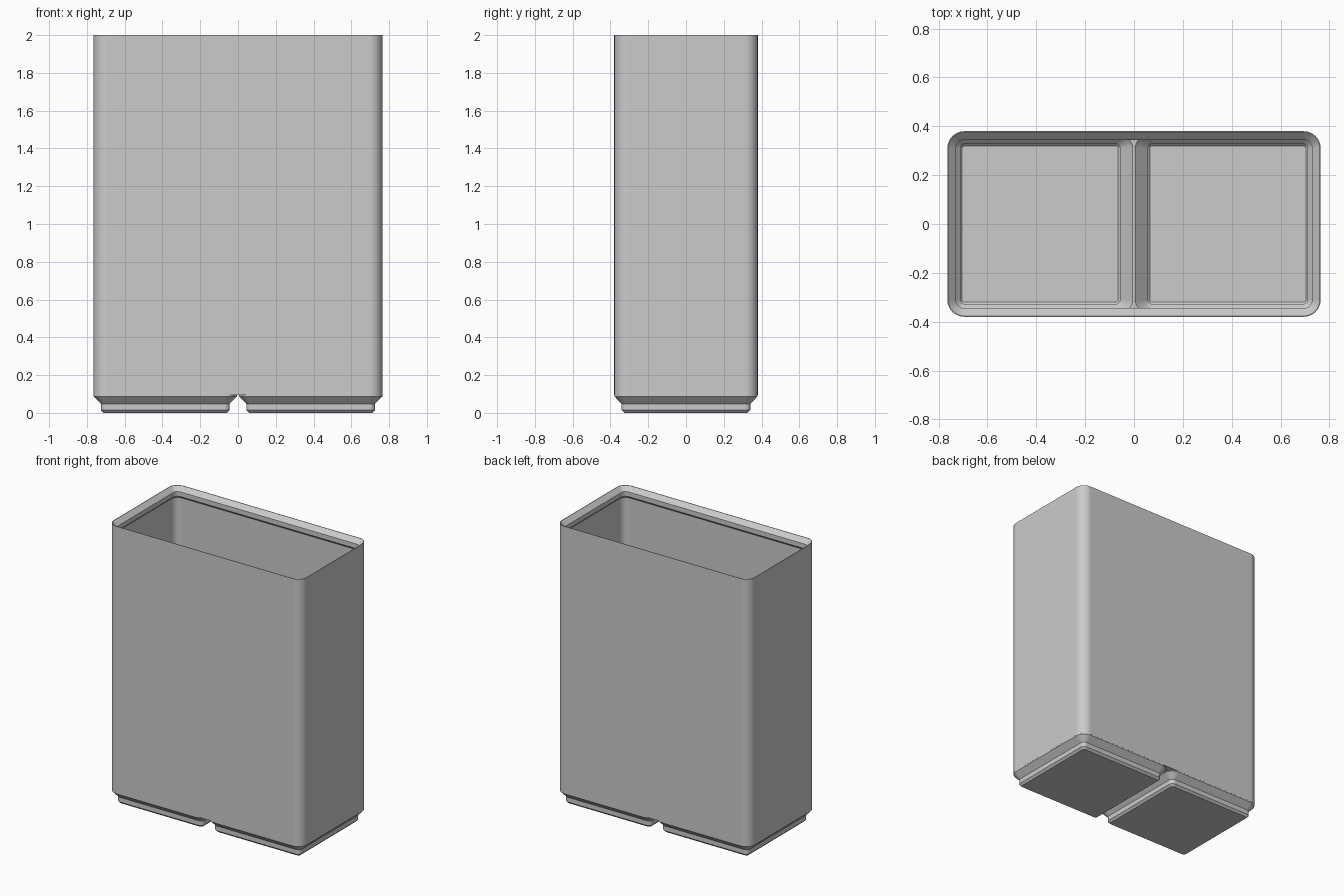
import bpy, bmesh
from math import pi, sin, cos, radians

cube = bpy.data.objects.get("Cube")
if cube:
    bpy.data.objects.remove(cube, do_unlink=True)

HALF_X, HALF_Y, TOP = 0.7645, 0.38, 2.0
SEAM = 0.0046      # half the gap between the two feet
WALL = 0.017       # wall thickness
CORNER = 0.069     # outer corner radius
RIDGE = 0.106      # top of the divider between the foot pockets
STEPS = 8

grey = bpy.data.materials.new("plain grey")
grey.use_nodes = True
grey.diffuse_color = (0.6, 0.6, 0.6, 1)
grey.node_tree.nodes["Principled BSDF"].inputs["Base Color"].default_value = (0.6, 0.6, 0.6, 1)


def rounded_ring(bm, x0, x1, y0, y1, r, z):
    """Loop of vertices around a rounded rectangle."""
    ring = []
    corners = [(x1 - r, y1 - r), (x0 + r, y1 - r), (x0 + r, y0 + r), (x1 - r, y0 + r)]
    for quarter, (cx, cy) in enumerate(corners):
        for i in range(STEPS + 1):
            a = (quarter + i / STEPS) * pi / 2
            ring.append(bm.verts.new((cx + r * cos(a), cy + r * sin(a), z)))
    return ring


def loft(name, rings):
    """Closed solid through stacked rounded rectangles."""
    bm = bmesh.new()
    loops = [rounded_ring(bm, *ring) for ring in rings]
    for low, high in zip(loops, loops[1:]):
        for i in range(len(low)):
            j = (i + 1) % len(low)
            bm.faces.new((low[i], low[j], high[j], high[i]))
    bm.faces.new(loops[0][::-1])
    bm.faces.new(loops[-1])
    bmesh.ops.recalc_face_normals(bm, faces=bm.faces)
    mesh = bpy.data.meshes.new(name)
    bm.to_mesh(mesh)
    bm.free()
    mesh.materials.append(grey)
    obj = bpy.data.objects.new(name, mesh)
    bpy.context.collection.objects.link(obj)
    return obj


def body_ring(inset, z):
    return (inset - HALF_X, HALF_X - inset, inset - HALF_Y, HALF_Y - inset,
            CORNER - inset, z)


def cell_ring(side, inset, z, wall=0.0):
    """Ring for one foot; the outer sides never come closer than wall."""
    out = max(inset, wall)
    xs = sorted((side * (SEAM + inset), side * (HALF_X - out)))
    return (*xs, out - HALF_Y, HALF_Y - out, max(CORNER - out, 0.008), z)


def combine(target, other, operation):
    mod = target.modifiers.new(operation.lower(), "BOOLEAN")
    mod.operation = operation
    mod.solver = "EXACT"
    mod.object = other
    other.hide_render = True
    bpy.context.view_layer.objects.active = target
    bpy.ops.object.modifier_apply(modifier=mod.name)
    bpy.data.objects.remove(other, do_unlink=True)


# Tall rounded body
bin_body = loft("bin_body", [body_ring(0, 0.095), body_ring(0, TOP)])

# Two stepped feet
foot_profile = [(0.054, 0), (0.0394, 0.0147), (0.0394, 0.048), (0.0005, 0.088), (0.0005, 0.1)]
for side in (-1, 1):
    foot = loft("foot", [cell_ring(side, i, z) for i, z in foot_profile])
    combine(bin_body, foot, "UNION")

# Main cavity with the undercut stacking lip
cavity_profile = [(WALL, RIDGE), (WALL, 1.918), (0.035, 1.936), (0.035, 1.969),
                  (0.004, TOP), (0.004, TOP + 0.05)]
cavity = loft("cavity_cutter", [body_ring(i, z) for i, z in cavity_profile])
combine(bin_body, cavity, "DIFFERENCE")

# Foot pockets, leaving a thin ridge in the middle
pocket_profile = [(0.061, 0.016), (0.053, 0.024), (0.053, 0.054),
                  (0.0175, 0.0895), (0.001, RIDGE), (0.001, RIDGE + 0.01)]
for side in (-1, 1):
    pocket = loft("pocket_cutter",
                  [cell_ring(side, i, z, WALL + 0.0005) for i, z in pocket_profile])
    combine(bin_body, pocket, "DIFFERENCE")

# Smooth corners, crisp edges
bpy.ops.object.select_all(action="DESELECT")
bin_body.select_set(True)
bpy.context.view_layer.objects.active = bin_body
bpy.ops.object.shade_smooth_by_angle(angle=radians(30))
normals = bin_body.modifiers.new("weighted_normals", "WEIGHTED_NORMAL")
normals.keep_sharp = True
